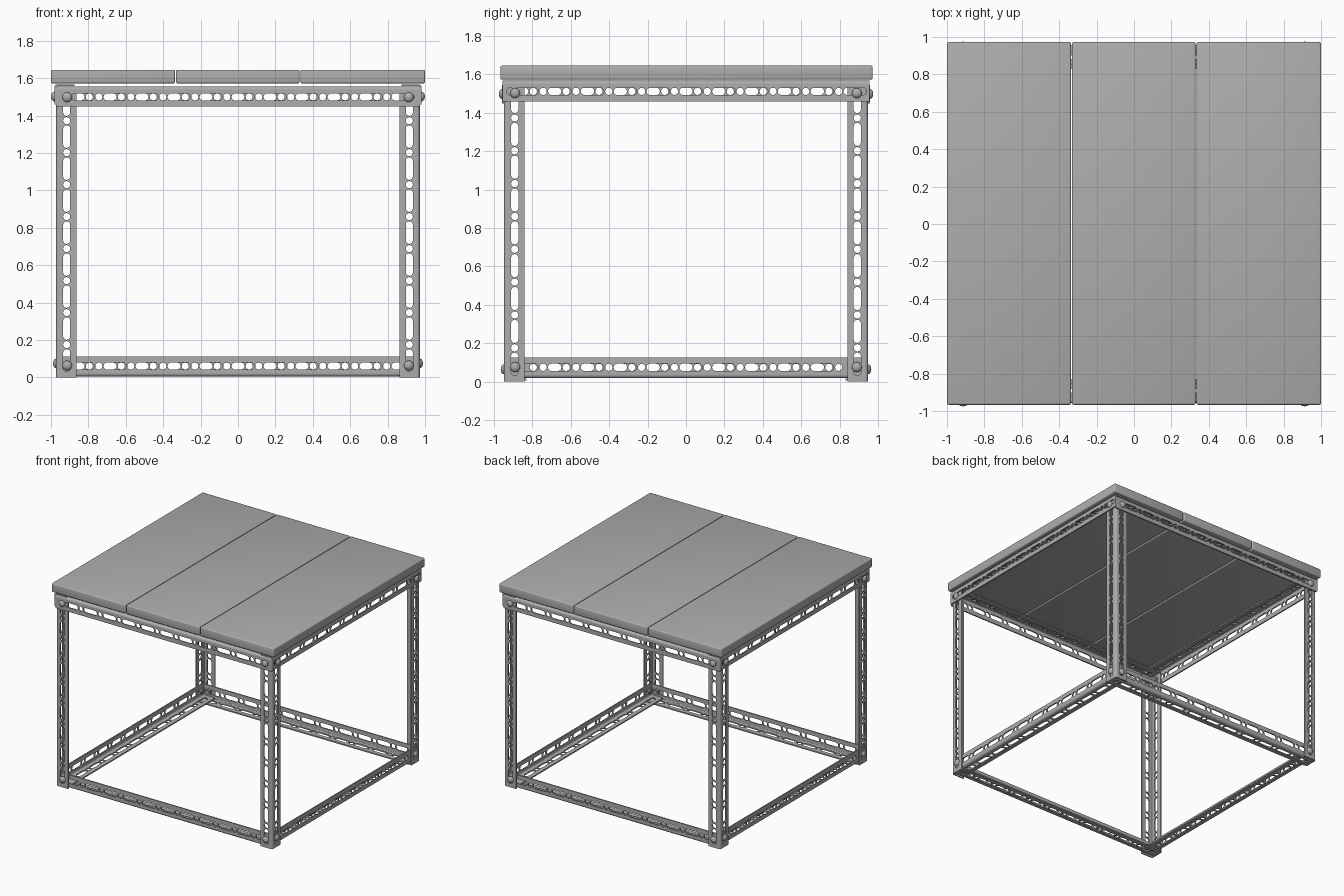
import bpy, bmesh, math
from mathutils import Vector, Matrix

cube = bpy.data.objects.get("Cube")
if cube:
    bpy.data.objects.remove(cube)

WIDTH, THICK, RADIUS = 0.108, 0.01, 0.016   # angle section
PITCH, SLOT, HOLE = 0.171, 0.121, 0.019     # perforation pattern
X, Y, Z = Vector((1, 0, 0)), Vector((0, 1, 0)), Vector((0, 0, 1))

steel = bpy.data.materials.new("grey_steel")
steel.use_nodes = True
steel.diffuse_color = (0.42, 0.42, 0.42, 1)
steel.node_tree.nodes["Principled BSDF"].inputs["Base Color"].default_value = (0.42, 0.42, 0.42, 1)


def finish(name, bm, matrix=None):
    """Turn a bmesh into a shaded, coloured object."""
    if matrix:
        bm.transform(matrix)
    bmesh.ops.recalc_face_normals(bm, faces=bm.faces)
    mesh = bpy.data.meshes.new(name)
    bm.to_mesh(mesh)
    bm.free()
    mesh.materials.append(steel)
    ob = bpy.data.objects.new(name, mesh)
    bpy.context.collection.objects.link(ob)
    bpy.ops.object.select_all(action='DESELECT')
    ob.select_set(True)
    bpy.context.view_layer.objects.active = ob
    bpy.ops.object.shade_smooth_by_angle(angle=math.radians(40))
    return ob


def stadium(u, v, half, steps=6):
    """Outline of a slot; half = 0 gives a round hole."""
    pts = []
    for side in (1, -1):
        for i in range(steps + 1 if half else steps):
            t = math.pi * (i / steps - 0.5) + (math.pi if side < 0 else 0)
            pts.append((u + side * half + HOLE * math.cos(t), v + HOLE * math.sin(t)))
    return pts


def angle_bar(name, origin, along, a, b, length, phase, matrix):
    """Perforated L-bar: outer corner at origin, flanges toward a and b."""
    bm = bmesh.new()
    loops = [[(0, RADIUS), (length, RADIUS), (length, WIDTH), (0, WIDTH)]]
    for k in range(-12, 24):
        for u, half in ((phase + k * PITCH, 0), (phase + (k + 0.5) * PITCH, SLOT / 2 - HOLE)):
            reach = half + HOLE + 0.006
            if reach < u < length - reach:
                loops.append(stadium(u, WIDTH / 2 + 0.002, half))
    for p, q in ((a, b), (b, a)):
        edges = []
        for loop in loops:
            vs = [bm.verts.new(origin + along * u + p * v) for u, v in loop]
            edges += [bm.edges.new((vs[i - 1], vs[i])) for i in range(len(vs))]
        fill = bmesh.ops.triangle_fill(bm, use_beauty=True, edges=edges, normal=q)
        faces = [f for f in fill["geom"] if isinstance(f, bmesh.types.BMFace)]
        ext = bmesh.ops.extrude_face_region(bm, geom=faces, use_keep_orig=True)
        moved = [v for v in ext["geom"] if isinstance(v, bmesh.types.BMVert)]
        bmesh.ops.translate(bm, verts=moved, vec=q * THICK)
    # rounded corner joining the two flanges
    arc = [math.pi * (1 + i / 8) for i in range(5)]
    ring = [(RADIUS, t) for t in arc] + [(RADIUS - THICK, t) for t in reversed(arc)]
    prof = [a * (RADIUS + r * math.cos(t)) + b * (RADIUS + r * math.sin(t)) for r, t in ring]
    face = bm.faces.new([bm.verts.new(origin + p) for p in prof])
    ext = bmesh.ops.extrude_face_region(bm, geom=[face], use_keep_orig=True)
    bmesh.ops.translate(bm, vec=along * length,
                        verts=[v for v in ext["geom"] if isinstance(v, bmesh.types.BMVert)])
    finish(name, bm, matrix)


def bolt(name, position, outward, matrix):
    """Domed head outside, shaft and hex nut inside."""
    bm = bmesh.new()
    dome = bmesh.ops.create_uvsphere(bm, u_segments=16, v_segments=10, radius=0.026)["verts"]
    bmesh.ops.scale(bm, verts=dome, vec=(1, 1, 0.65))
    low = [v for v in dome if v.co.z < -0.001]
    bmesh.ops.delete(bm, geom=low, context='VERTS')
    for sides, radius, depth, z in ((12, 0.012, 0.04, -0.02), (6, 0.024, 0.014, -0.027)):
        bmesh.ops.create_cone(bm, cap_ends=True, segments=sides, radius1=radius, radius2=radius,
                              depth=depth, matrix=Matrix.Translation((0, 0, z)))
    turn = Z.rotation_difference(outward).to_matrix().to_4x4()
    finish(name, bm, matrix @ Matrix.Translation(position) @ turn)


def plank(name, x0, x1):
    bm = bmesh.new()
    bmesh.ops.create_cube(bm, size=1)
    bmesh.ops.scale(bm, verts=bm.verts, vec=(x1 - x0, 1.939, 0.073))
    bmesh.ops.translate(bm, verts=bm.verts, vec=((x0 + x1) / 2, 0.003, 1.6085))
    bmesh.ops.bevel(bm, geom=bm.edges[:], offset=0.009, segments=3, profile=0.5, affect='EDGES')
    finish(name, bm)


# Corner posts
PX, PY = 0.972, 0.948
for sx, h in ((-1, "right"), (1, "left")):
    for sy, d in ((-1, "front"), (1, "back")):
        angle_bar(f"{d}_{h}_post", Vector((sx * PX, sy * PY, 0)), Z, X * -sx, Y * -sy,
                  1.545, 0.176, Matrix())

# Rails and bolts: front and left side, then turned half way round
for turn, (fb, lr) in ((0, ("front", "left")), (math.pi, ("back", "right"))):
    m = Matrix.Rotation(turn, 4, 'Z')
    angle_bar(f"{fb}_top_rail", Vector((-PX, -PY - THICK, 1.556)), X, -Z, Y,
              2 * PX, PX - 0.06, m)
    angle_bar(f"{fb}_bottom_rail", Vector((-0.96, -PY + THICK, 0.005)), X, Z, Y,
              1.92, 0.9, m)
    angle_bar(f"{lr}_top_rail", Vector((PX + THICK, -0.955, 1.567)), Y, -Z, -X,
              1.91, 0.895, m)
    angle_bar(f"{lr}_bottom_rail", Vector((PX - THICK, -0.925, 0.018)), Y, Z, -X,
              1.85, 0.865, m)
    for s, end in ((-1, "a"), (1, "b")):
        bolt(f"{fb}_top_bolt_{end}", Vector((s * 0.913, -PY - THICK, 1.498)), -Y, m)
        bolt(f"{fb}_bottom_bolt_{end}", Vector((s * 0.913, -PY, 0.064)), -Y, m)
        bolt(f"{lr}_top_bolt_{end}", Vector((PX + THICK, s * 0.89, 1.502)), X, m)
        bolt(f"{lr}_bottom_bolt_{end}", Vector((PX, s * 0.89, 0.075)), X, m)

# Table top boards
plank("right_board", -1, -0.337)
plank("middle_board", -0.332, 0.329)
plank("left_board", 0.334, 1)
